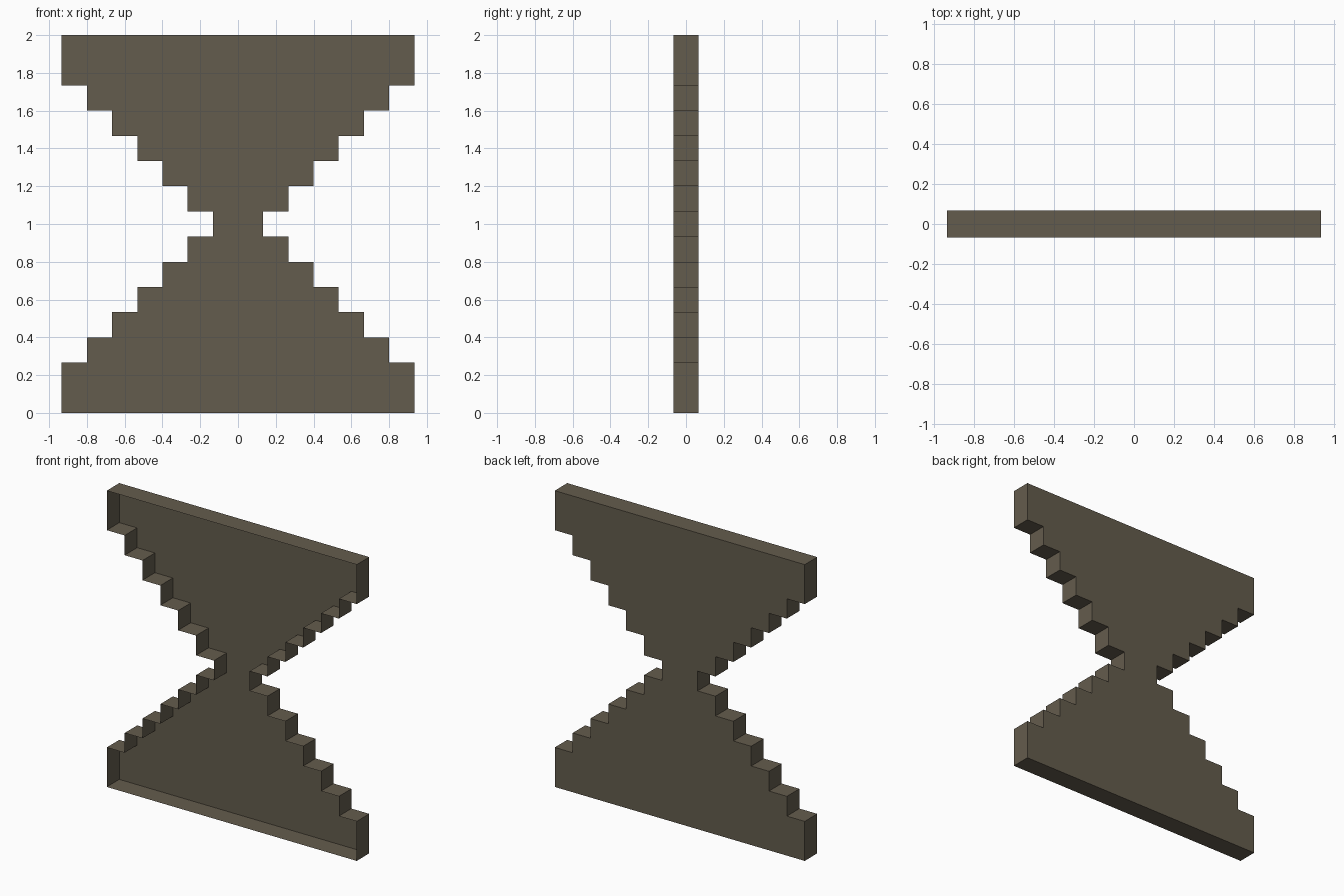
import bpy
import bmesh

if "Cube" in bpy.data.objects:
    bpy.data.objects.remove(bpy.data.objects["Cube"])

U = 2 / 15            # step size
DEPTH = U / 2         # half thickness

# Lower right staircase, from base to waist: (half width, bottom, top)
rows = [(7, 0, 2)] + [(7 - i, i + 1, i + 2) for i in range(1, 6)]
lower = []
for w, z0, z1 in rows:
    lower += [(w * U, z0 * U), (w * U, z1 * U)]
lower += [(U, 7 * U)]

# Mirror up, then across, to get the closed hourglass outline
right = lower + [(x, 2 - z) for x, z in reversed(lower)]
outline = right + [(-x, z) for x, z in reversed(right)]

# Shallow shell: back panel and stepped rim, open at the front
bm = bmesh.new()
front = [bm.verts.new((x, -DEPTH, z)) for x, z in outline]
back = [bm.verts.new((x, DEPTH, z)) for x, z in outline]
n = len(outline)
for i in range(n):
    j = (i + 1) % n
    bm.faces.new((front[i], front[j], back[j], back[i]))
bm.faces.new(list(reversed(back)))
bm.normal_update()

mesh = bpy.data.meshes.new("stepped_hourglass_shell")
bm.to_mesh(mesh)
bm.free()

mat = bpy.data.materials.new("dark olive brown")
mat.diffuse_color = (0.127, 0.107, 0.074, 1)
mat.use_nodes = True
mat.node_tree.nodes["Principled BSDF"].inputs["Base Color"].default_value = mat.diffuse_color
mesh.materials.append(mat)
obj = bpy.data.objects.new("stepped_hourglass_shell", mesh)
bpy.context.collection.objects.link(obj)
